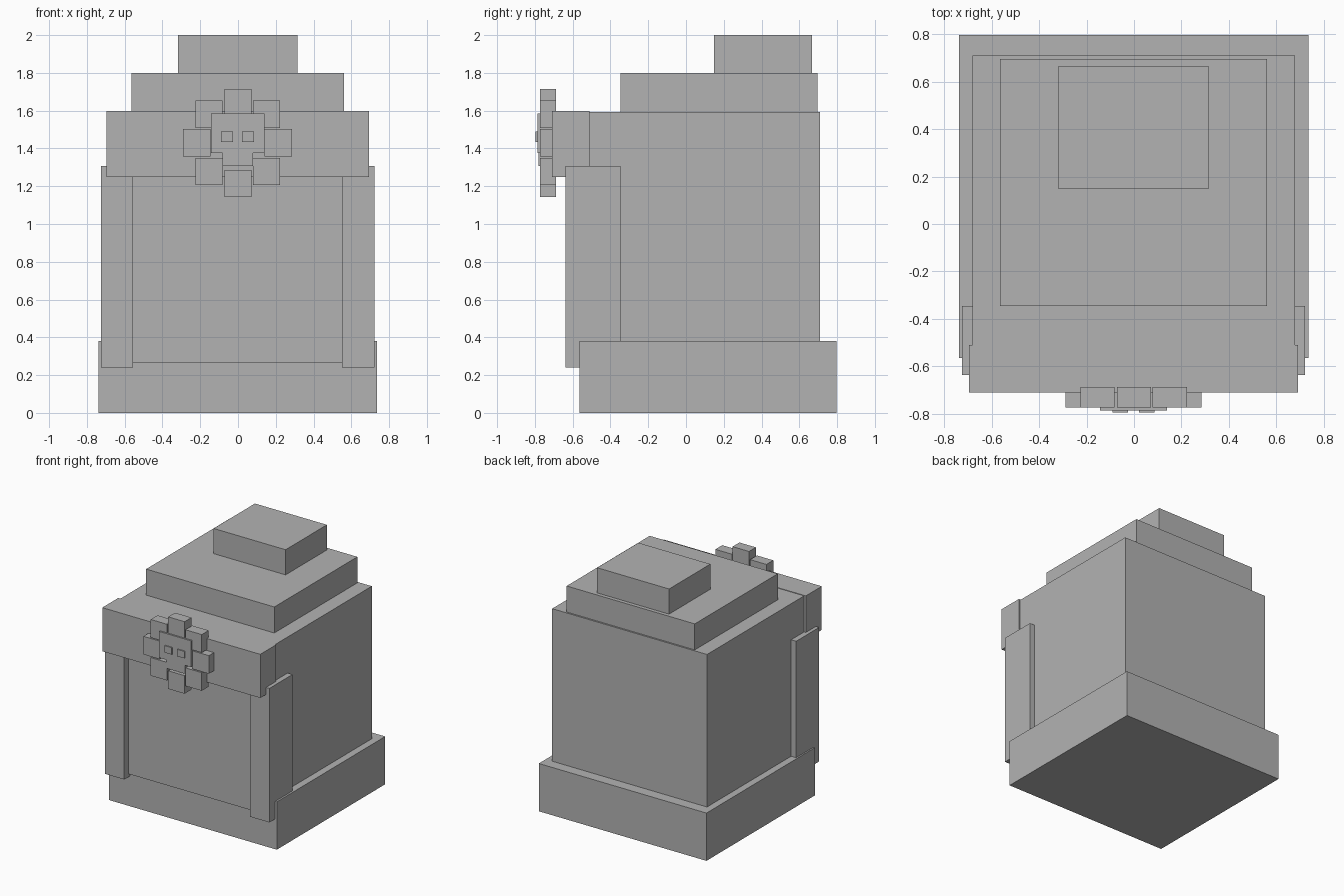
import bpy
from mathutils import Vector

cube = bpy.data.objects.get("Cube")
if cube:
    bpy.data.objects.remove(cube, do_unlink=True)

grey = bpy.data.materials.new("plain grey")
grey.use_nodes = True
colour = (0.45, 0.45, 0.45, 1)
grey.diffuse_color = colour
grey.node_tree.nodes["Principled BSDF"].inputs["Base Color"].default_value = colour


def box(name, x, y, z):
    """Add a box from its (min, max) range on each axis."""
    low, high = Vector((x[0], y[0], z[0])), Vector((x[1], y[1], z[1]))
    bpy.ops.mesh.primitive_cube_add(size=1)
    ob = bpy.context.object
    ob.name = name
    for v in ob.data.vertices:
        v.co = (low + high) / 2 + v.co * (high - low)
    ob.data.materials.append(grey)
    return ob


# Main blocks and stepped roof
box("base", (-0.738, 0.737), (-0.565, 0.797), (0, 0.38))
box("body", (-0.682, 0.68), (-0.585, 0.71), (0.265, 1.593))
box("lower_roof", (-0.565, 0.562), (-0.347, 0.697), (1.59, 1.8))
box("upper_roof", (-0.318, 0.315), (0.148, 0.667), (1.795, 2.0))

# Front frame
box("lintel", (-0.697, 0.693), (-0.71, -0.51), (1.25, 1.597))
box("right_pillar", (-0.726, -0.555), (-0.637, -0.347), (0.24, 1.306))
box("left_pillar", (0.55, 0.722), (-0.637, -0.347), (0.24, 1.306))

# Ring of square tufts around the face
petals = {
    "top": (0, 1.643), "bottom": (0, 1.214),
    "right": (-0.218, 1.43), "left": (0.213, 1.43),
    "upper_right": (-0.154, 1.581), "upper_left": (0.151, 1.581),
    "lower_right": (-0.154, 1.278), "lower_left": (0.151, 1.278),
}
h = 0.072
for place, (px, pz) in petals.items():
    box(place + "_tuft", (px - h, px + h), (-0.774, -0.688), (pz - h, pz + h))

# Face with chin and two eyes
box("face", (-0.143, 0.139), (-0.787, -0.69), (1.376, 1.585))
box("chin", (-0.083, 0.08), (-0.782, -0.69), (1.306, 1.38))
for side, ex in (("right", -0.058), ("left", 0.054)):
    box(side + "_eye", (ex - 0.032, ex + 0.032), (-0.796, -0.78), (1.435, 1.49))
